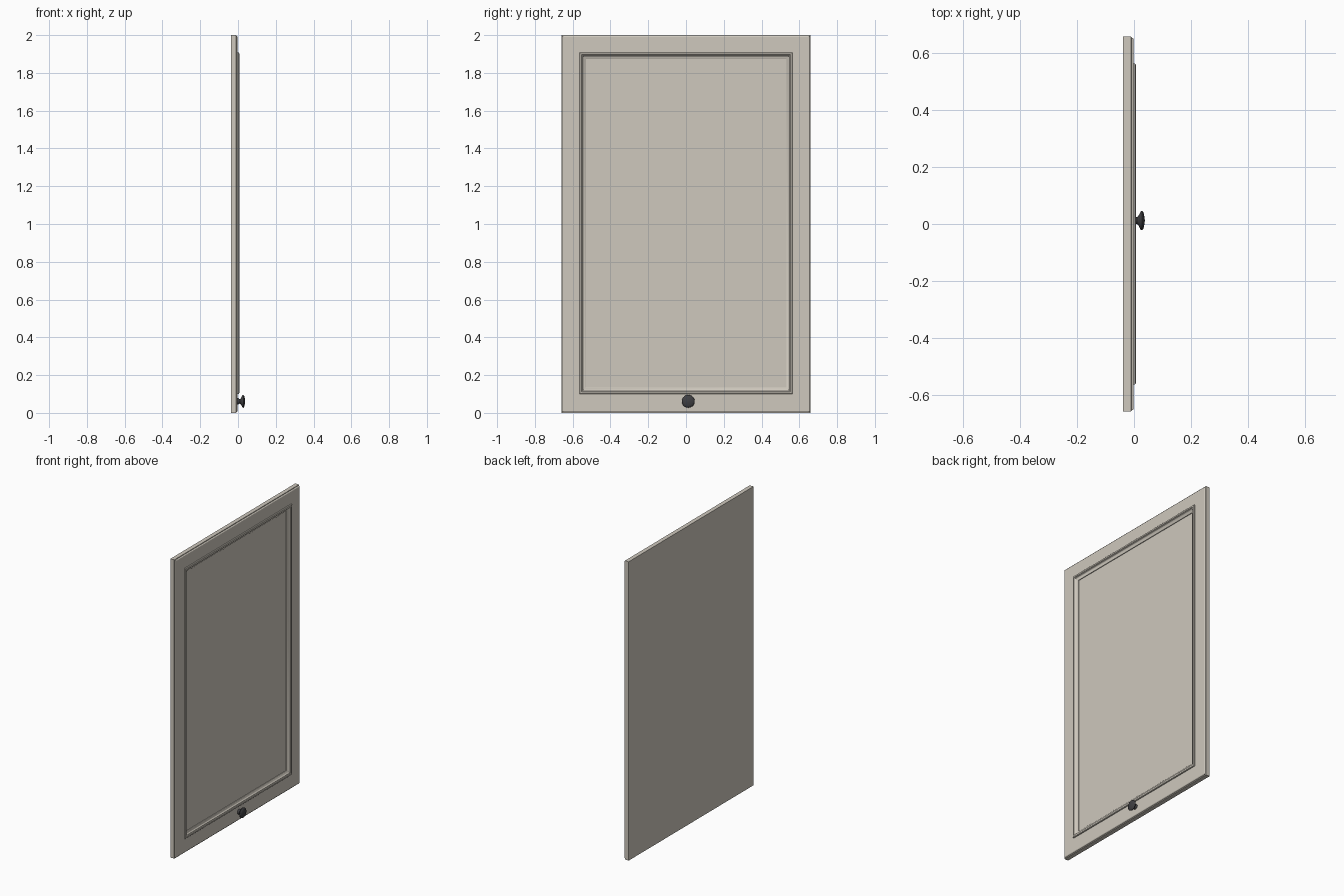
import bpy, bmesh, math

if "Cube" in bpy.data.objects:
    bpy.data.objects.remove(bpy.data.objects["Cube"])


def material(name, rgb):
    m = bpy.data.materials.new(name)
    m.diffuse_color = (*rgb, 1)
    m.use_nodes = True
    m.node_tree.nodes["Principled BSDF"].inputs["Base Color"].default_value = m.diffuse_color
    return m


def finish(name, bm, mat, angle):
    bmesh.ops.recalc_face_normals(bm, faces=bm.faces)
    me = bpy.data.meshes.new(name)
    bm.to_mesh(me)
    bm.free()
    me.materials.append(mat)
    ob = bpy.data.objects.new(name, me)
    bpy.context.collection.objects.link(ob)
    bpy.ops.object.select_all(action='DESELECT')
    ob.select_set(True)
    bpy.context.view_layer.objects.active = ob
    bpy.ops.object.shade_smooth_by_angle(angle=math.radians(angle))
    return ob


def loft(name, rings, mat, angle=30, caps=True, closed=False):
    """Skin a list of rings of points; optionally cap ends or close the loop."""
    bm = bmesh.new()
    vs = [[bm.verts.new(p) for p in r] for r in rings]
    n = len(vs[0])
    pairs = list(zip(vs, vs[1:])) + ([(vs[-1], vs[0])] if closed else [])
    for a, b in pairs:
        for i in range(n):
            j = (i + 1) % n
            bm.faces.new((a[i], a[j], b[j], b[i]))
    if caps:
        bm.faces.new(vs[0])
        bm.faces.new(vs[-1])
    return finish(name, bm, mat, angle)


def rect(inset, x, shift=0.0):
    """Rectangle parallel to the door edge, at depth x."""
    y, z0, z1 = 0.66 - inset, inset + shift, 2 - inset + shift
    return [(x, -y, z0), (x, y, z0), (x, y, z1), (x, -y, z1)]


paint = material("door_paint", (0.62, 0.58, 0.51))
metal = material("knob_metal", (0.05, 0.05, 0.055))

# Door: flat back, stepped outer edge, frame face, recessed centre panel
door = [(0, -0.038), (0, -0.010), (0.004, -0.009), (0.006, -0.004), (0.009, -0.002)]
loft("door_slab", [rect(i, x) for i, x in door] +
     [rect(i, x, 0.004) for i, x in [(0.105, -0.002), (0.105, -0.014)]], paint)

# Raised moulding around the panel, stepping down to it
mould = [(0.095, -0.005), (0.095, 0.003), (0.098, 0.006), (0.102, 0.007), (0.107, 0.006),
         (0.110, 0.002), (0.113, 0.002), (0.116, -0.002), (0.121, -0.005),
         (0.127, -0.007), (0.131, -0.010), (0.131, -0.016), (0.110, -0.016)]
loft("panel_moulding", [rect(i, x, 0.004) for i, x in mould], paint, caps=False, closed=True)

# Turned knob on the bottom rail
knob = [(0.017, -0.004), (0.017, 0.002), (0.013, 0.006), (0.012, 0.010), (0.016, 0.015),
        (0.025, 0.020), (0.033, 0.024), (0.034, 0.028), (0.031, 0.032),
        (0.022, 0.035), (0.010, 0.037), (0.002, 0.038)]
N = 24
loft("knob", [[(x, 0.012 + r * math.cos(2 * math.pi * k / N),
                0.061 + r * math.sin(2 * math.pi * k / N)) for k in range(N)]
              for r, x in knob], metal, angle=50)
